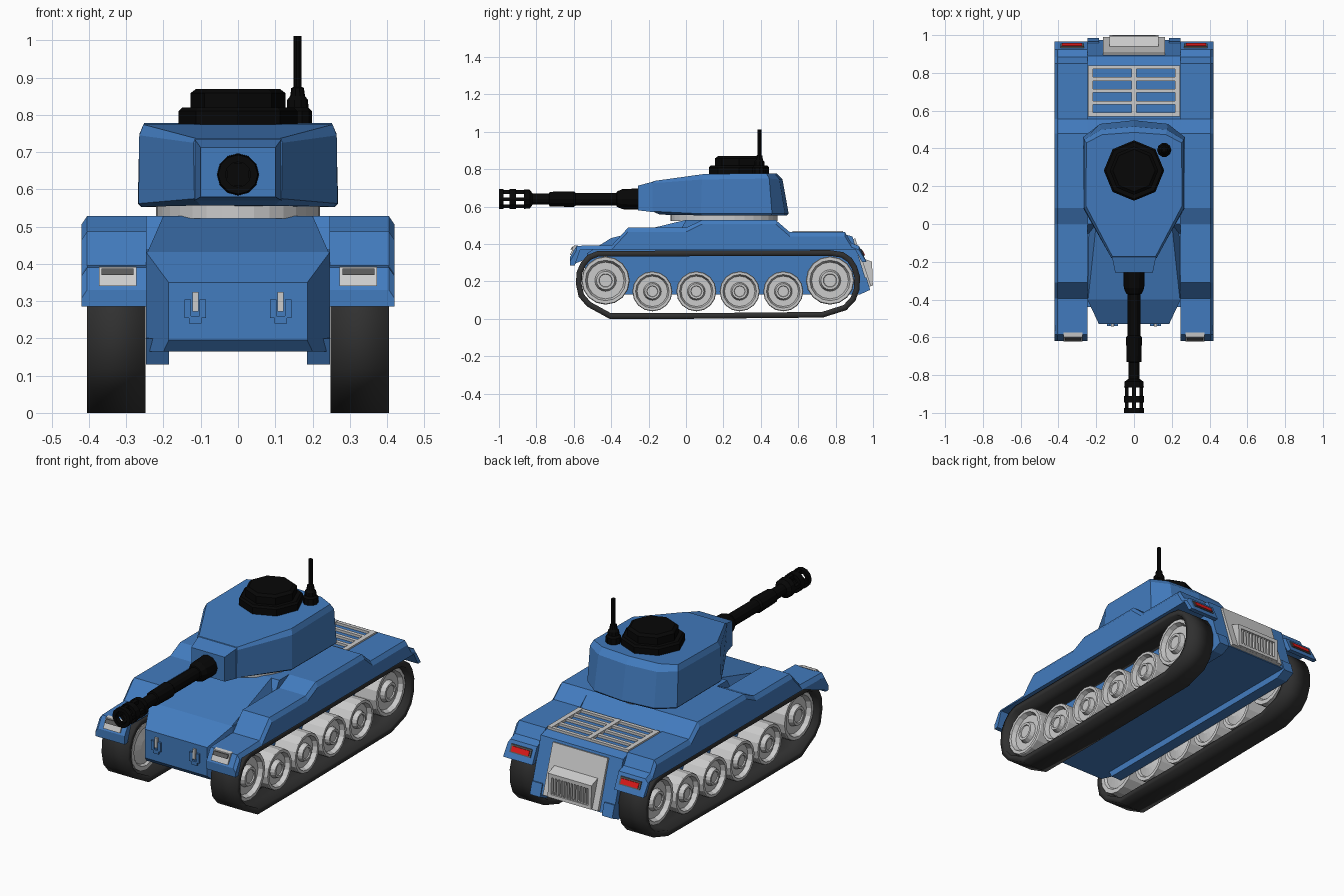
import bpy, bmesh, math
from mathutils import Vector


def material(name, color):
    m = bpy.data.materials.new(name)
    m.diffuse_color = (*color, 1)
    return m


BLUE = material("blue_paint", (0.055, 0.2, 0.52))
BLACK = material("black_metal", (0.002, 0.002, 0.002))
RUBBER = material("dark_rubber", (0.03, 0.03, 0.03))
DARK = material("dark_lens", (0.1, 0.1, 0.1))
RED = material("red_lens", (0.75, 0.01, 0.01))


def loft(name, sections, mat=None, mirror=False, caps=True, smooth=None):
    """Skin matching closed loops of 3D points."""
    bm = bmesh.new()
    loops = [[bm.verts.new(p) for p in s] for s in sections]
    n = len(loops[0])
    for a, b in zip(loops, loops[1:]):
        for i in range(n):
            j = (i + 1) % n
            bm.faces.new((a[i], a[j], b[j], b[i]))
    if caps:
        bm.faces.new(loops[0])
        bm.faces.new(loops[-1])
    bmesh.ops.recalc_face_normals(bm, faces=bm.faces)
    mesh = bpy.data.meshes.new(name)
    bm.to_mesh(mesh)
    bm.free()
    ob = bpy.data.objects.new(name, mesh)
    bpy.context.collection.objects.link(ob)
    if smooth:
        mesh.shade_smooth()
        mesh.set_sharp_from_angle(angle=math.radians(smooth))
    if mat:
        mesh.materials.append(mat)
    if mirror:
        ob.modifiers.new("mirror", "MIRROR").use_mirror_merge = False
    return ob


def prism(name, profile, x0, x1, mat=None, mirror=False):
    """Extrude a (y, z) profile along x."""
    return loft(name, [[(x, y, z) for y, z in profile] for x in (x0, x1)], mat, mirror)


def box(name, x0, x1, y0, y1, z0, z1, mat=None, mirror=False):
    return prism(name, [(y0, z0), (y1, z0), (y1, z1), (y0, z1)], x0, x1, mat, mirror)


def lathe(name, rings, center, axis, sides, mat=None, mirror=False, caps=True):
    """Rings of (position along axis, radius) around the x, y or z axis."""
    sections = []
    for pos, r in rings:
        loop = []
        for i in range(sides):
            a = 2 * math.pi * i / sides
            u, v = r * math.cos(a), r * math.sin(a)
            p = {"x": (pos, u, v), "y": (u, pos, v), "z": (u, v, pos)}[axis]
            loop.append(Vector(p) + Vector(center))
        sections.append(loop)
    return loft(name, sections, mat, mirror, caps)


# Hull, sloped glacis with narrowing top, tapered nose
prism("hull", [(-0.4, 0.165), (0.975, 0.165), (0.89, 0.44), (0.84, 0.455), (0.555, 0.455),
               (0.48, 0.528), (0.0, 0.528), (-0.05, 0.44), (-0.4, 0.43)], -0.247, 0.247, BLUE)
loft("glacis", [[(-w, y, z), (w, y, z), (0.246, y, 0.425), (-0.246, y, 0.425)]
                for y, w, z in ((-0.4, 0.243, 0.432), (0.0, 0.2, 0.529))], BLUE)
nose = [(-0.4, 0.165), (-0.4, 0.432), (-0.53, 0.35), (-0.53, 0.195), (-0.5, 0.165)]
taper = lambda y: 0.247 + (y + 0.4) * 0.47
loft("hull_nose", [[(s * taper(y), y, z) for y, z in nose] for s in (-1, 1)], BLUE)
prism("hull_rail", [(-0.44, 0.2), (-0.4, 0.13), (0.93, 0.13), (0.985, 0.155), (0.965, 0.22)],
      0.185, 0.247, BLUE, True)

# Fenders with a chamfered outer edge
top = [(-0.62, 0.33), (-0.585, 0.39), (-0.395, 0.395), (-0.31, 0.487), (0.0, 0.487),
       (0.085, 0.528), (0.48, 0.528), (0.555, 0.463), (0.85, 0.463), (0.885, 0.405),
       (0.925, 0.39)]
low = [(0.965, 0.305), (0.94, 0.305), (0.905, 0.37), (-0.565, 0.37), (-0.595, 0.285),
       (-0.62, 0.285)]
loft("fender", [[(x, y, z - d) for y, z in top] + [(x, y, z) for y, z in low]
                for x, d in ((0.245, 0), (0.405, 0), (0.42, 0.022))], BLUE, True)

# Lights
prism("headlight", [(-0.61, 0.34), (-0.622, 0.34), (-0.598, 0.391), (-0.575, 0.393)],
      0.273, 0.373, None, True)
prism("headlight_visor", [(-0.618, 0.37), (-0.6, 0.37), (-0.59, 0.387), (-0.606, 0.387)],
      0.28, 0.366, DARK, True)
prism("tail_light", [(0.93, 0.342), (0.957, 0.342), (0.945, 0.366), (0.92, 0.366)],
      0.275, 0.38, RED, True)
prism("tail_light_frame", [(0.93, 0.335), (0.956, 0.335), (0.939, 0.373), (0.92, 0.373)],
      0.265, 0.39, DARK, True)

# Track bands
path = [(-0.47, 0.348), (-0.515, 0.33), (-0.548, 0.295), (-0.569, 0.25), (-0.574, 0.19),
        (-0.56, 0.125), (-0.52, 0.078), (-0.405, 0.015), (0.0, 0.015), (0.73, 0.022),
        (0.85, 0.06), (0.893, 0.105), (0.913, 0.16), (0.915, 0.225), (0.9, 0.275),
        (0.875, 0.315), (0.835, 0.342), (0.77, 0.352)]
track = loft("track", [[(x, y, z) for y, z in path] for x in (0.248, 0.405)],
             RUBBER, True, False, 50)
solid = track.modifiers.new("thickness", "SOLIDIFY")
solid.thickness = 0.03
solid.offset = 0
solid.use_even_offset = True

# Road wheels set in from the track edge: dish with a raised hub
wheels = [(-0.43, 0.205, 0.129), (0.77, 0.205, 0.129)]
wheels += [(y, 0.147, 0.107) for y in (-0.18, 0.055, 0.287, 0.52)]
for y, z, r in wheels:
    lathe("road_wheel", [(0.248, 0.35 * r), (0.26, 0.75 * r), (0.248, 0.82 * r), (0.248, r),
                         (0.37, r), (0.376, 0.97 * r), (0.376, 0.84 * r), (0.352, 0.76 * r),
                         (0.352, 0.45 * r), (0.376, 0.38 * r), (0.376, 0.28 * r),
                         (0.37, 0.26 * r)], (0, y, z), "x", 16, None, True)

# Tow hooks on the nose
for dx in (-0.02, 0.02):
    box("tow_bracket_side", 0.115 + dx - 0.009, 0.115 + dx + 0.009, -0.54, -0.525,
        0.255, 0.305, BLUE, True)
box("tow_bracket_base", 0.098, 0.132, -0.54, -0.525, 0.24, 0.26, BLUE, True)
box("tow_pin", 0.106, 0.122, -0.542, -0.525, 0.272, 0.325, None, True)

# Engine grille on the rear deck
for i in range(5):
    y = 0.58 + i * 0.0625
    box("grille_slat", -0.24, 0.24, y - 0.01, y + 0.01, 0.445, 0.468)
for x in (-0.23, 0, 0.23):
    box("grille_bar", x - 0.013, x + 0.013, 0.57, 0.84, 0.445, 0.47)

# Rear plate with ribbed vent
prism("rear_plate", [(0.885, 0.425), (0.905, 0.43), (0.99, 0.175), (0.96, 0.167)],
      -0.165, 0.165)
prism("vent_top", [(0.92, 0.325), (0.94, 0.325), (0.995, 0.305), (0.995, 0.285), (0.94, 0.28)],
      -0.13, 0.13)
prism("vent_bottom", [(0.96, 0.195), (0.998, 0.195), (1.0, 0.178), (0.96, 0.168)], -0.13, 0.13)
vent = [(0.93, 0.31), (0.995, 0.3), (0.998, 0.18), (0.96, 0.17)]
prism("vent_side", vent, 0.11, 0.13, None, True)
for i in range(11):
    x = -0.095 + i * 0.019
    prism("vent_rib", [(y - 0.004, z) for y, z in vent], x - 0.004, x + 0.004)

# Turret ring and turret
ring = lathe("turret_ring", [(0.522, 1), (0.565, 1)], (0, 0, 0), "z", 32)
ring.scale = (0.22, 0.285, 1)
ring.location.y = 0.203


def outline(half):
    """Close a half outline (starting off-centre, ending on x = 0) by mirroring."""
    return half + [(-x, y, z) for x, y, z in reversed(half[:-1])]


loft("turret", [
    outline([(0.1, -0.14, 0.557), (0.258, 0.085, 0.553), (0.26, 0.455, 0.553),
             (0.175, 0.525, 0.553), (0, 0.54, 0.553)]),
    outline([(0.117, -0.18, 0.575), (0.267, 0.08, 0.562), (0.269, 0.46, 0.562),
             (0.18, 0.53, 0.562), (0, 0.549, 0.562)]),
    outline([(0.12, -0.18, 0.725), (0.265, 0.085, 0.745), (0.264, 0.445, 0.75),
             (0.175, 0.5, 0.745), (0, 0.516, 0.745)]),
    outline([(0.114, -0.172, 0.737), (0.254, 0.095, 0.774), (0.252, 0.43, 0.778),
             (0.168, 0.473, 0.778), (0, 0.485, 0.778)])], BLUE)
loft("mantlet", [[(s * w, y, z) for s, z in ((-1, a), (1, a), (1, b), (-1, b))]
                 for y, w, a, b in ((-0.17, 0.117, 0.57, 0.735), (-0.257, 0.1, 0.58, 0.712))],
     BLUE)

# Commander hatch and antenna
lathe("hatch", [(0.765, 0.16), (0.81, 0.16), (0.82, 0.15), (0.82, 0.128), (0.858, 0.128),
                (0.87, 0.112)], (0, 0.283, 0), "z", 8, BLACK)
lathe("antenna", [(0.765, 0.038), (0.81, 0.038), (0.82, 0.029), (0.84, 0.028), (0.85, 0.02),
                  (0.872, 0.017), (0.875, 0.011), (1.012, 0.011)], (0.16, 0.392, 0), "z", 10, BLACK)

# Gun barrel and slotted muzzle brake
AXIS = (0, 0, 0.64)
lathe("gun_barrel", [(-0.24, 0.057), (-0.34, 0.054), (-0.37, 0.04), (-0.372, 0.034),
                     (-0.59, 0.034), (-0.6, 0.042), (-0.73, 0.039), (-0.732, 0.03),
                     (-0.82, 0.03), (-0.835, 0.05), (-0.865, 0.052)],
      AXIS, "y", 12, BLACK)
for y0, y1 in ((-0.945, -0.91), (-1.0, -0.975)):
    lathe("muzzle_ring", [(y0, 0.034), (y0, 0.053), (y1, 0.053), (y1, 0.034), (y0, 0.034)],
          AXIS, "y", 12, BLACK, False, False)
for dx, dz in ((0.038, 0), (-0.038, 0), (0, 0.038), (0, -0.038)):
    box("muzzle_bar", dx - 0.01, dx + 0.01, -0.99, -0.86,
        AXIS[2] - 0.01 + dz, AXIS[2] + 0.01 + dz, BLACK)
